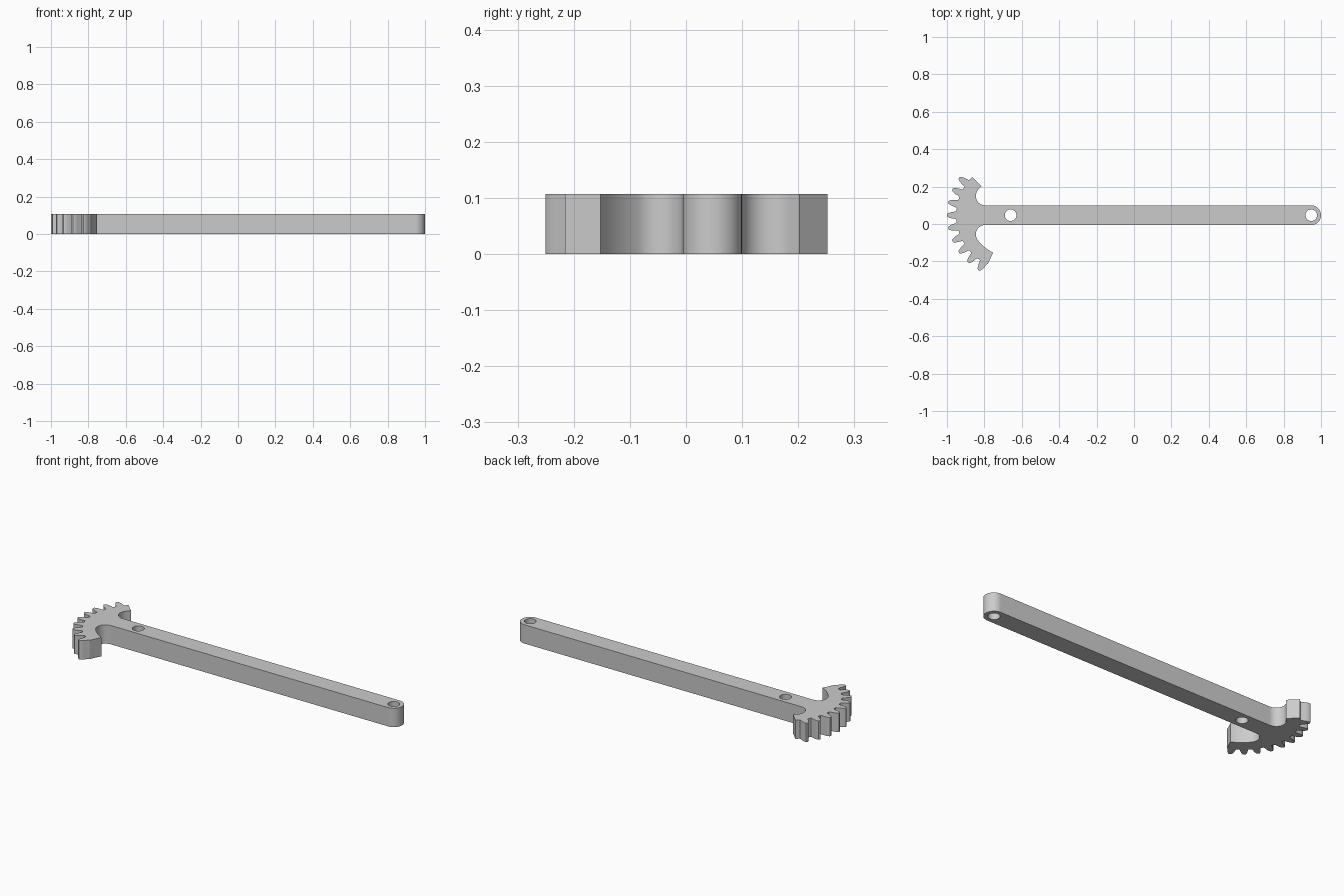
import bpy, bmesh
from math import radians, sin, cos, sqrt, atan2, degrees

if "Cube" in bpy.data.objects:
    bpy.data.objects.remove(bpy.data.objects["Cube"])

HEIGHT = 0.107
PIVOT = (-0.66, 0.047)          # centre of the gear sector
HALF = 0.0525                   # half the bar width
END_X = 1 - HALF                # centre of the rounded end
INNER, ROOT, TIP = 0.22, 0.29, 0.34
FILLET = 0.05
START, STOP, PITCH = 135, 245, 12


def arc(centre, radius, a0, a1, steps):
    """Points on an arc, angles in degrees."""
    angles = [radians(a0 + (a1 - a0) * i / steps) for i in range(steps + 1)]
    return [(centre[0] + radius * cos(a), centre[1] + radius * sin(a)) for a in angles]


def polar(radius, angle):
    return arc(PIVOT, radius, angle, angle, 1)[0]


# Fillets between the bar and the inside of the sector
fy = HALF + FILLET
fx = -sqrt((INNER - FILLET) ** 2 - fy ** 2)
touch = degrees(atan2(fy, fx))
upper = (PIVOT[0] + fx, PIVOT[1] + fy)
lower = (PIVOT[0] + fx, PIVOT[1] - fy)

# Outline: rounded end, upper side, toothed sector, lower side
outline = arc((END_X, PIVOT[1]), HALF, -90, 90, 32)
outline += arc(upper, FILLET, 270, touch, 20)
outline += arc(PIVOT, INNER, touch, START, 6)[1:]
outline.append(polar(ROOT, START))
half_tooth = [(ROOT, 4.4), (0.298, 3.7), (0.312, 3.2), (0.325, 2.5), (0.335, 1.7), (TIP, 0.9)]
for k in range(9):
    mid = 144 + k * PITCH
    outline += [polar(r, mid - a) for r, a in half_tooth]
    outline += [polar(r, mid + a) for r, a in reversed(half_tooth)]
outline.append(polar(ROOT, STOP))
outline += arc(PIVOT, INNER, STOP, 360 - touch, 14)
outline += arc(lower, FILLET, 360 - touch, 90, 20)[1:]

# Two pin holes
holes = [arc((x, PIVOT[1]), 0.031, 0, 351, 39) for x in (PIVOT[0], END_X)]

# Filled flat curve with thickness
curve = bpy.data.curves.new("gear_arm", "CURVE")
curve.dimensions = "2D"
curve.fill_mode = "BOTH"
curve.extrude = HEIGHT / 2
for points in [outline] + holes:
    spline = curve.splines.new("POLY")
    spline.points.add(len(points) - 1)
    for p, (x, y) in zip(spline.points, points):
        p.co = (x, y, 0, 1)
    spline.use_cyclic_u = True
arm = bpy.data.objects.new("gear_arm", curve)
bpy.context.collection.objects.link(arm)
for other in bpy.context.selected_objects:
    other.select_set(False)
arm.select_set(True)
bpy.context.view_layer.objects.active = arm
bpy.ops.object.convert(target="MESH")
arm = bpy.context.object

# Weld the caps to the walls and stand the part on the floor
bm = bmesh.new()
bm.from_mesh(arm.data)
bmesh.ops.remove_doubles(bm, verts=bm.verts, dist=0.0002)
bmesh.ops.translate(bm, verts=bm.verts, vec=(0, 0, HEIGHT / 2))
bmesh.ops.recalc_face_normals(bm, faces=bm.faces)
bm.to_mesh(arm.data)
bm.free()
bpy.ops.object.shade_smooth_by_angle(angle=radians(30))

# Plain grey
grey = bpy.data.materials.new("grey")
grey.use_nodes = True
colour = (0.6, 0.6, 0.6, 1)
grey.diffuse_color = colour
grey.node_tree.nodes["Principled BSDF"].inputs["Base Color"].default_value = colour
arm.data.materials.clear()
arm.data.materials.append(grey)
